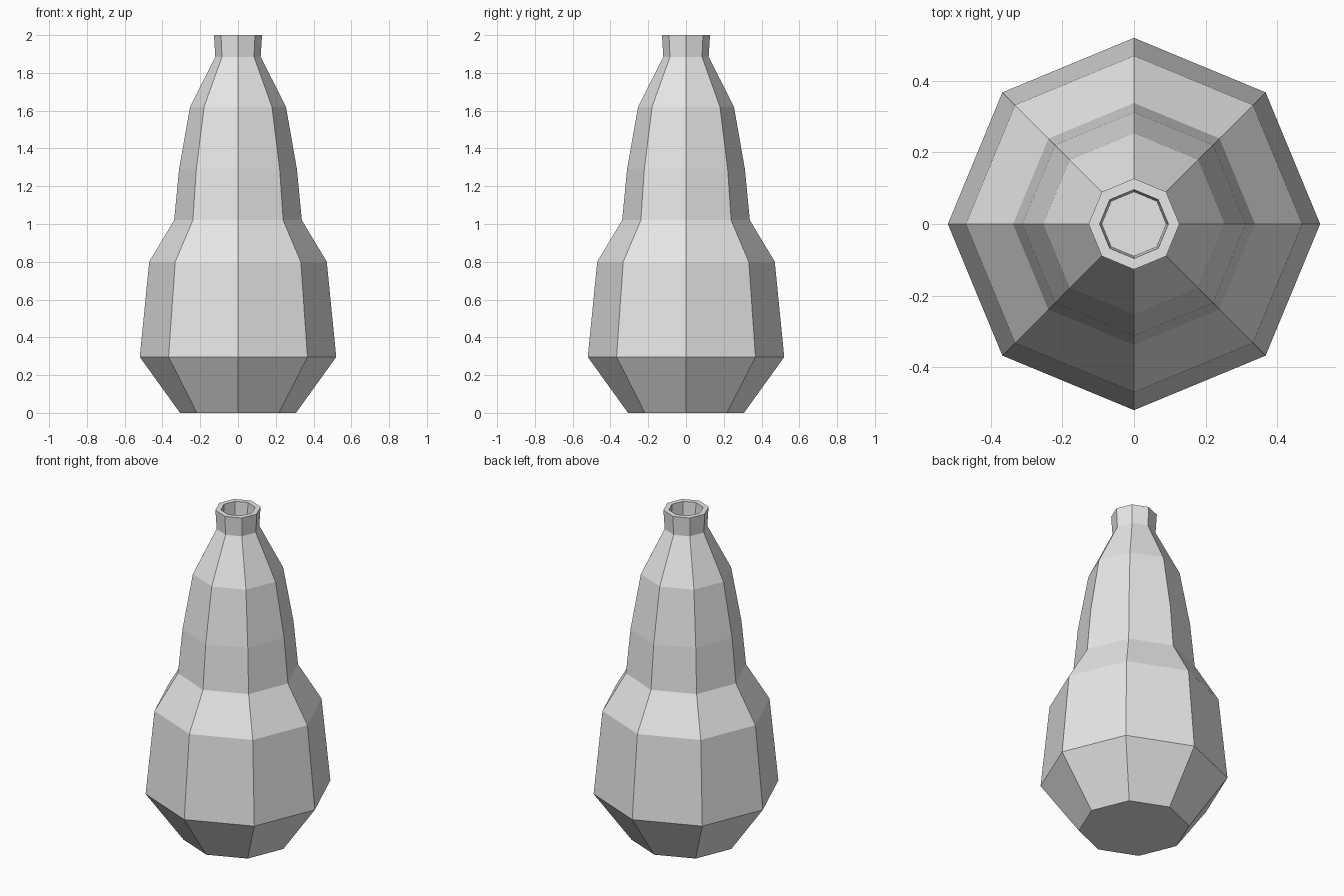
import bpy, bmesh
from math import cos, sin, pi

cube = bpy.data.objects.get("Cube")
if cube:
    bpy.data.objects.remove(cube, do_unlink=True)

SIDES = 8
# Radius and height of each ring, from the base up and over the rim into the neck
PROFILE = [(0.307, 0), (0.52, 0.296), (0.47, 0.8), (0.338, 1.02), (0.312, 1.29),
           (0.254, 1.62), (0.12, 1.885), (0.127, 2), (0.096, 2), (0.09, 1.885)]

grey = bpy.data.materials.new("plain_grey")
grey.use_nodes = True
colour = (0.8, 0.8, 0.8, 1)
grey.diffuse_color = colour
grey.node_tree.nodes["Principled BSDF"].inputs["Base Color"].default_value = colour

# Faceted bottle body, with corners on the axes
bm = bmesh.new()
rings = [[bm.verts.new((r * cos(2 * pi * i / SIDES), r * sin(2 * pi * i / SIDES), z))
          for i in range(SIDES)] for r, z in PROFILE]
for low, high in zip(rings, rings[1:]):
    for i in range(SIDES):
        j = (i + 1) % SIDES
        bm.faces.new((low[i], low[j], high[j], high[i]))

# Flat base and the floor of the mouth
bm.faces.new(rings[0][::-1])
bm.faces.new(rings[-1])
bmesh.ops.recalc_face_normals(bm, faces=bm.faces[:])

mesh = bpy.data.meshes.new("bottle")
bm.to_mesh(mesh)
bm.free()
mesh.materials.append(grey)
bottle = bpy.data.objects.new("bottle", mesh)
bpy.context.collection.objects.link(bottle)
